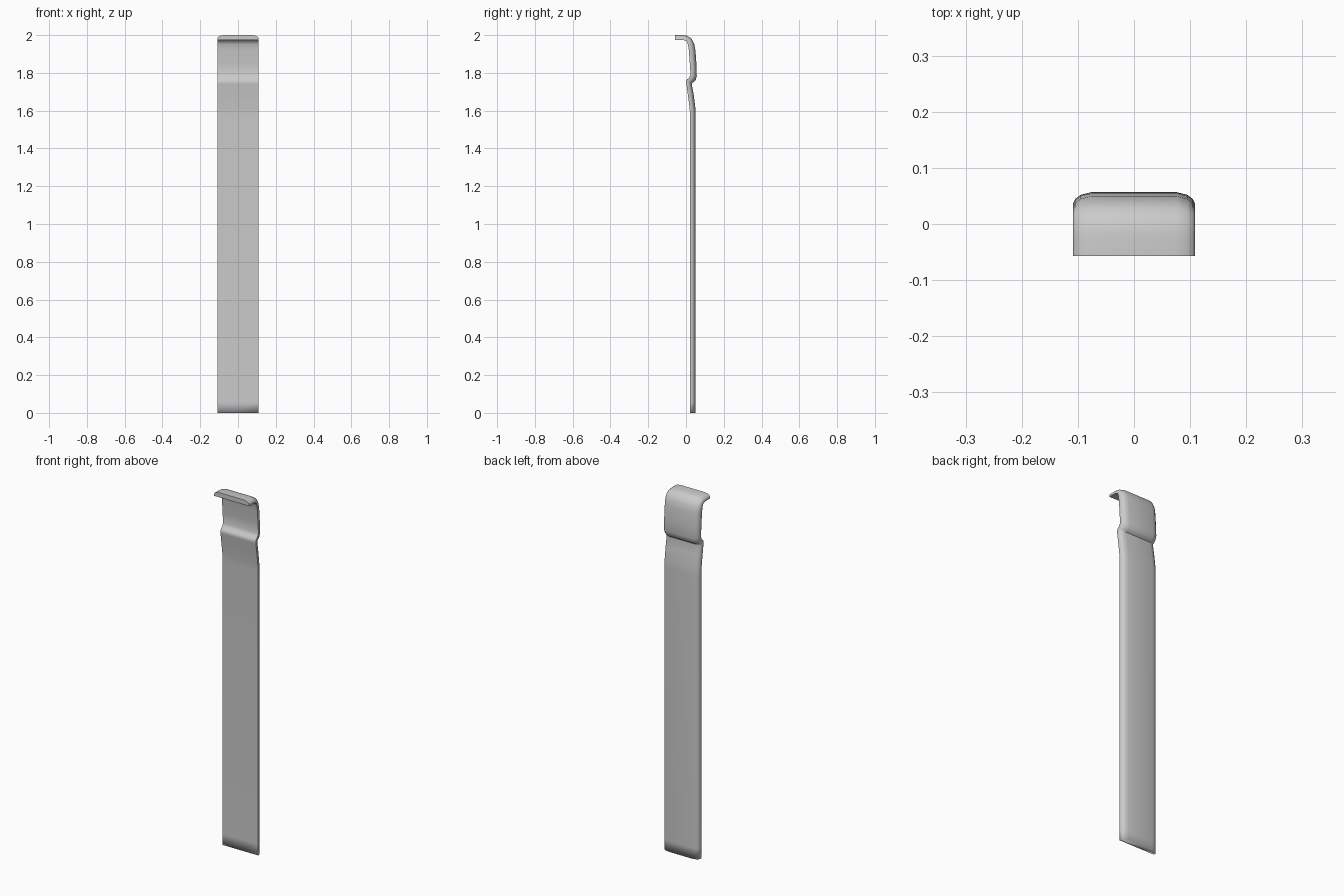
import bpy
import bmesh
import math

cube = bpy.data.objects.get("Cube")
if cube:
    bpy.data.objects.remove(cube, do_unlink=True)

# Material
grey = bpy.data.materials.new("plain grey")
grey.use_nodes = True
colour = (0.6, 0.6, 0.6, 1.0)
grey.diffuse_color = colour
grey.node_tree.nodes["Principled BSDF"].inputs["Base Color"].default_value = colour

# Side profile from foot to lip: front y, front z, back y, back z
PROFILE = [
    (0.021, 0.0, 0.051, 0.0),
    (0.021, 0.06, 0.051, 0.06),
    (0.021, 1.58, 0.051, 1.58),
    (0.019, 1.615, 0.050, 1.61),
    (0.009, 1.69, 0.040, 1.69),
    (0.002, 1.742, 0.031, 1.737),
    (0.000, 1.756, 0.032, 1.746),
    (0.006, 1.766, 0.042, 1.752),
    (0.017, 1.776, 0.052, 1.764),
    (0.024, 1.792, 0.057, 1.785),
    (0.020, 1.85, 0.055, 1.85),
    (0.015, 1.92, 0.050, 1.92),
    (0.011, 1.95, 0.043, 1.955),
    (0.004, 1.967, 0.028, 1.983),
    (-0.010, 1.973, 0.005, 1.997),
    (-0.030, 1.974, -0.020, 2.0),
    (-0.057, 1.974, -0.057, 2.0),
]

# Cross-section: x and share of the thickness (0 = front, 1 = back)
HALF = [(0.109, 0.0), (0.109, 0.35), (0.105, 0.62), (0.095, 0.85), (0.075, 1.0)]
SECTION = HALF + [(-x, t) for x, t in reversed(HALF)]

# Sweep the cross-section along the profile
bm = bmesh.new()
rings = []
for fy, fz, by, bz in PROFILE:
    rings.append([bm.verts.new((x, fy + (by - fy) * t, fz + (bz - fz) * t))
                  for x, t in SECTION])
count = len(SECTION)
for low, high in zip(rings, rings[1:]):
    for i in range(count):
        j = (i + 1) % count
        bm.faces.new((low[i], low[j], high[j], high[i]))
bm.faces.new(rings[0])
bm.faces.new(rings[-1])
bmesh.ops.recalc_face_normals(bm, faces=bm.faces)

mesh = bpy.data.meshes.new("hooked_strap")
bm.to_mesh(mesh)
bm.free()
mesh.materials.append(grey)
strap = bpy.data.objects.new("hooked_strap", mesh)
bpy.context.collection.objects.link(strap)

# Smooth bends with crisp side edges
bpy.ops.object.select_all(action='DESELECT')
strap.select_set(True)
bpy.context.view_layer.objects.active = strap
bpy.ops.object.shade_smooth_by_angle(angle=math.radians(45))

# Soft shading around the foot
for edge in mesh.edges:
    if all(mesh.vertices[v].co.z < 0.001 for v in edge.vertices):
        edge.use_edge_sharp = False
